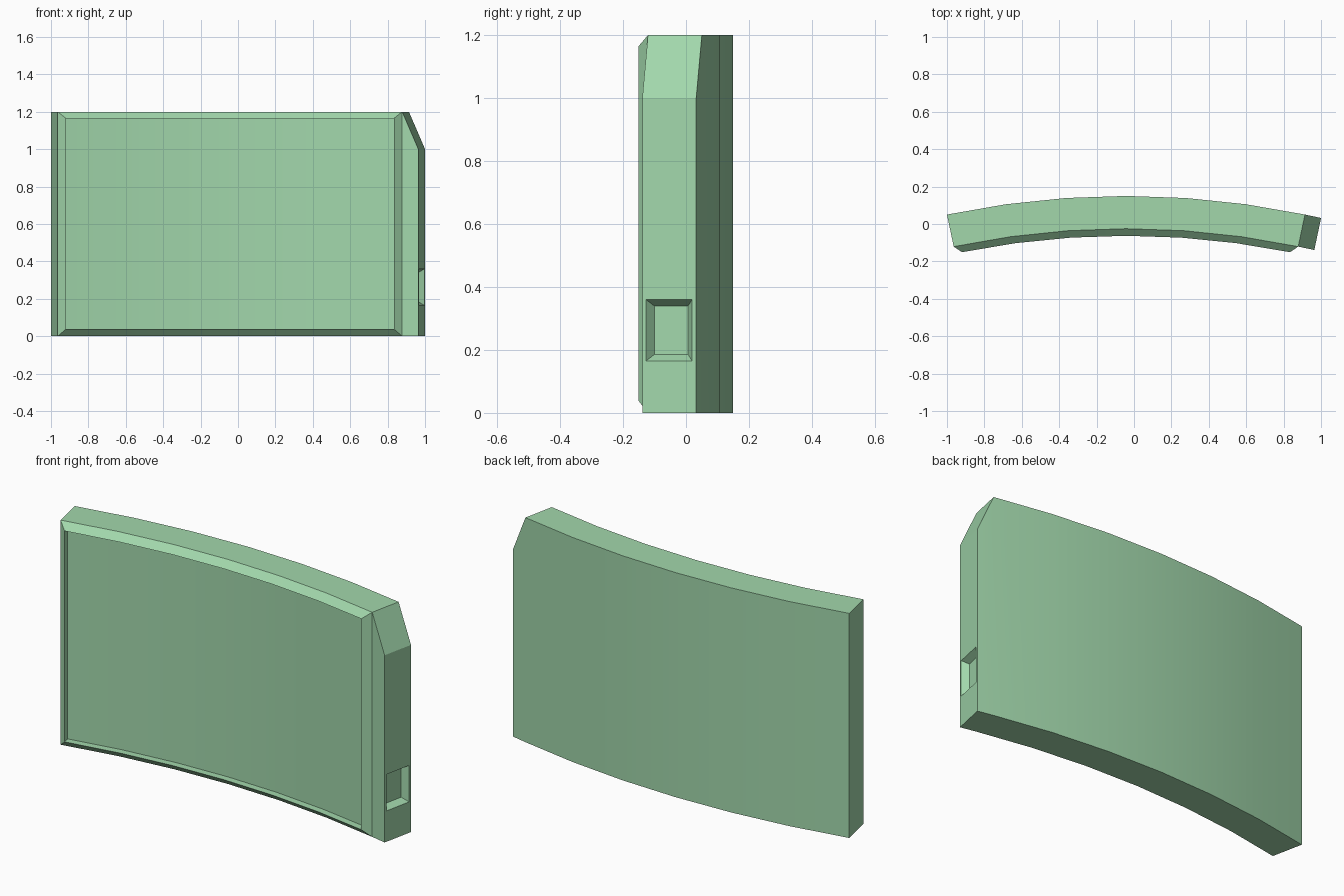
import bpy, bmesh
from math import sin, cos, asin

if "Cube" in bpy.data.objects:
    bpy.data.objects.remove(bpy.data.objects["Cube"])

CX, CY, R = -0.043, -4.5, 4.65          # arc centre and outer radius
R_IN, R_PANEL = R - 0.175, R - 0.213
HALF = asin(0.957 / R)
H, SEGS, TAB = 1.2, 6, 0.088

bm = bmesh.new()


def arc_row(radius, z, half):
    rows = []
    for i in range(SEGS + 1):
        a = -half + 2 * half * i / SEGS
        rows.append(bm.verts.new((CX + radius * sin(a), CY + radius * cos(a), z)))
    return rows


def strip(a, b):
    for i in range(len(a) - 1):
        bm.faces.new((a[i], a[i + 1], b[i + 1], b[i]))


# Curved plate; its front has a bevelled lip around a sunken field
lip_half = asin(0.877 / R_PANEL)
back_lo, back_hi = arc_row(R, 0, HALF), arc_row(R, H, HALF)
in_lo, in_hi = arc_row(R_IN, 0, HALF), arc_row(R_IN, H, HALF)
lip_lo, lip_hi = arc_row(R_PANEL, 0.038, lip_half), arc_row(R_PANEL, 1.165, lip_half)
field_lo, field_hi = arc_row(R_IN, 0.038, lip_half), arc_row(R_IN, 1.165, lip_half)
loop = [back_lo, back_hi, in_hi, lip_hi, field_hi, field_lo, lip_lo, in_lo, back_lo]
for a, b in zip(loop, loop[1:]):
    strip(a, b)
for k in (0, -1):                       # side bevels and inner side walls
    bm.faces.new((in_lo[k], in_hi[k], lip_hi[k], lip_lo[k]))
    bm.faces.new((lip_lo[k], lip_hi[k], field_hi[k], field_lo[k]))
bm.faces.new((back_lo[0], back_hi[0], in_hi[0], in_lo[0]))


# End tab: straight continuation of the plate with a sloped top
def end_point(s, z, d):
    """s = distance from the outer edge towards the front, d = along the tab."""
    r = R - s
    return bm.verts.new((CX + r * sin(HALF) + d * cos(HALF),
                         CY + r * cos(HALF) - d * sin(HALF), z))


def end_rect(s0, s1, z0, z1, d):
    return [end_point(s, z, d) for s, z in ((s0, z0), (s1, z0), (s1, z1), (s0, z1))]


root = [back_lo[-1], in_lo[-1], in_hi[-1], back_hi[-1]]
tip = end_rect(0, 0.175, 0, 1.0, TAB)

# Tapered socket sunk into the tab end
mouth = end_rect(0.013, 0.163, 0.165, 0.36, TAB)
floor = end_rect(0.034, 0.142, 0.186, 0.339, TAB - 0.033)
rings = [root, tip, mouth, floor]
for a, b in zip(rings, rings[1:]):
    strip(a + a[:1], b + b[:1])
bm.faces.new(floor)

bmesh.ops.recalc_face_normals(bm, faces=bm.faces)
mesh = bpy.data.meshes.new("curved_wall_panel")
bm.to_mesh(mesh)
bm.free()
obj = bpy.data.objects.new("curved_wall_panel", mesh)
bpy.context.collection.objects.link(obj)

# Smooth the curve, keep the bevels crisp
bpy.context.view_layer.objects.active = obj
obj.select_set(True)
bpy.ops.object.shade_smooth_by_angle(angle=0.3)

mat = bpy.data.materials.new("green")
mat.diffuse_color = (0.36, 0.68, 0.41, 1)
mat.use_nodes = True
mat.node_tree.nodes["Principled BSDF"].inputs["Base Color"].default_value = mat.diffuse_color
mesh.materials.append(mat)
